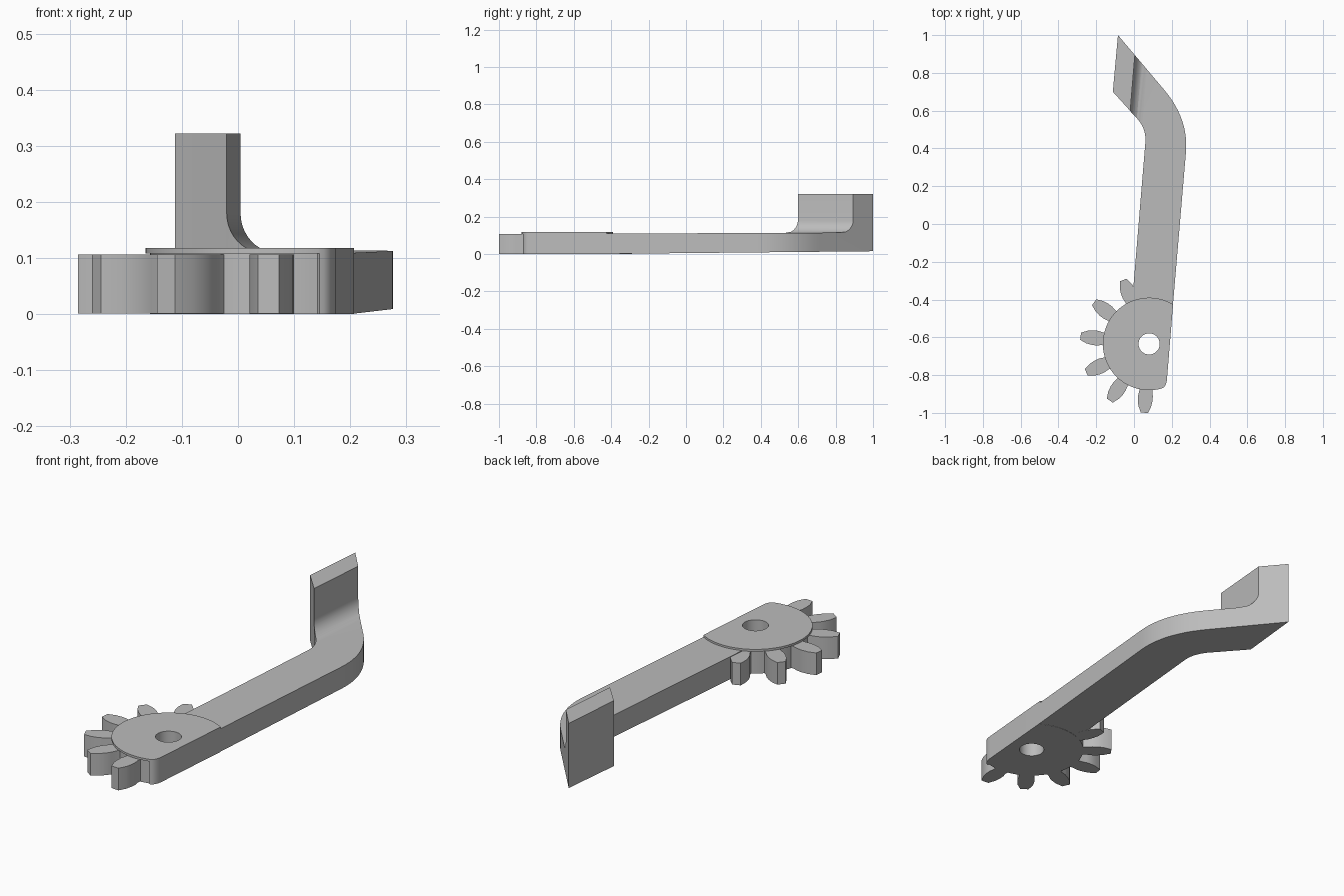
import bpy, bmesh
from math import sin, cos, pi, radians
from mathutils import Vector, Matrix

cube = bpy.data.objects.get("Cube")
if cube:
    bpy.data.objects.remove(cube)

GREY = bpy.data.materials.new("light grey")
GREY.use_nodes = True
colour = (0.5, 0.5, 0.5, 1)
GREY.diffuse_color = colour
GREY.node_tree.nodes["Principled BSDF"].inputs["Base Color"].default_value = colour

HUB = Vector((0.08, -0.635))


def arc(centre, r, a0, a1, n):
    return [Vector(centre) + r * Vector((cos(a), sin(a)))
            for a in (radians(a0 + (a1 - a0) * i / n) for i in range(n + 1))]


def bend(a, b, c, n=12):
    a, b, c = Vector(a), Vector(b), Vector(c)
    return [(1 - t) ** 2 * a + 2 * t * (1 - t) * b + t * t * c
            for t in (i / n for i in range(n + 1))]


def prism(name, outline, low, high):
    """Extrude a flat outline between two heights."""
    bm = bmesh.new()
    face = bm.faces.new([bm.verts.new((p[0], p[1], low)) for p in outline])
    top = bmesh.ops.extrude_face_region(bm, geom=[face])["geom"]
    bmesh.ops.translate(bm, vec=(0, 0, high - low),
                        verts=[v for v in top if isinstance(v, bmesh.types.BMVert)])
    bmesh.ops.recalc_face_normals(bm, faces=bm.faces)
    mesh = bpy.data.meshes.new(name)
    bm.to_mesh(mesh)
    bm.free()
    mesh.materials.append(GREY)
    obj = bpy.data.objects.new(name, mesh)
    bpy.context.collection.objects.link(obj)
    return obj


def select(obj):
    bpy.ops.object.select_all(action="DESELECT")
    obj.select_set(True)
    bpy.context.view_layer.objects.active = obj


def cut(obj, cutter):
    cutter.hide_render = True
    mod = obj.modifiers.new("cut", "BOOLEAN")
    mod.operation, mod.solver, mod.object = "DIFFERENCE", "EXACT", cutter
    select(obj)
    bpy.ops.object.modifier_apply(modifier=mod.name)
    bpy.data.objects.remove(cutter)


def smooth(obj):
    select(obj)
    bpy.ops.object.shade_smooth_by_angle(angle=radians(30))


# Hub body and its slightly wider cap, both flattened along the arm side
def hub_outline(r):
    return arc(HUB, r, 59, 285, 48) + bend((0.145, -0.871), (0.172, -0.865), (0.175, -0.815), 6) + [
        Vector((0.207, -0.425))]


for name, r, low, high in (("hub_body", 0.237, 0, 0.108), ("hub_cap", 0.245, 0.108, 0.118)):
    hub = prism(name, hub_outline(r), low, high)
    cut(hub, prism("hole_cutter", arc(HUB, 0.056, 0, 352.5, 47), -0.1, 0.3))
    smooth(hub)

# Gear teeth around the free side of the hub
flank = [(0.22, 0.036), (0.25, 0.034), (0.275, 0.039), (0.30, 0.039), (0.33, 0.034), (0.365, 0.019)]
tooth = [(r, -w) for r, w in flank] + [(r, w) for r, w in reversed(flank)]
for i in range(6):
    turn = Matrix.Rotation(radians(112 + 30.8 * i), 2)
    smooth(prism(f"gear_tooth_{i + 1}", [HUB + turn @ Vector(p) for p in tooth], 0.001, 0.106))

# Bent arm and its upright end, cut from one tall block
outline = [(-0.017, -0.5), (0.2, -0.5)]
outline += bend((0.275, 0.38), (0.29, 0.556), (0.16, 0.71))
outline += [(-0.085, 1.0), (-0.112, 0.70), (-0.024, 0.603), (-0.015, 0.592)]
outline += bend((0.015, 0.56), (0.067, 0.503), (0.06, 0.43))
arm = prism("arm_with_upright", outline, 0, 0.322)

# Cutter leaves the low arm, the upright's inner wall and the fillet between them
profile = [(0, 0.4)] + arc((0.07, 0.18), 0.07, 180, 270, 10) + [(0.6, 0.11), (0.6, 0.4)]
cutter = prism("arm_cutter", profile, -1.5, 0.6)
along = Vector((0.083, 0.9965, 0)).normalized()
across = along.cross(Vector((0, 0, 1)))
frame = Matrix((across, (0, 0, 1), along)).transposed().to_4x4()
cutter.data.transform(Matrix.Translation((-0.02, 0.6, 0)) @ frame)
fix = bmesh.new()
fix.from_mesh(cutter.data)
bmesh.ops.recalc_face_normals(fix, faces=fix.faces)
fix.to_mesh(cutter.data)
fix.free()
cut(arm, cutter)

# The arm rises very slightly toward the upright
for v in arm.data.vertices:
    if v.co.z < 0.05:
        v.co.z += 0.01 * (v.co.y + 0.5)
    elif v.co.z < 0.115:
        v.co.z += 0.004 * (v.co.y + 0.2)
smooth(arm)
